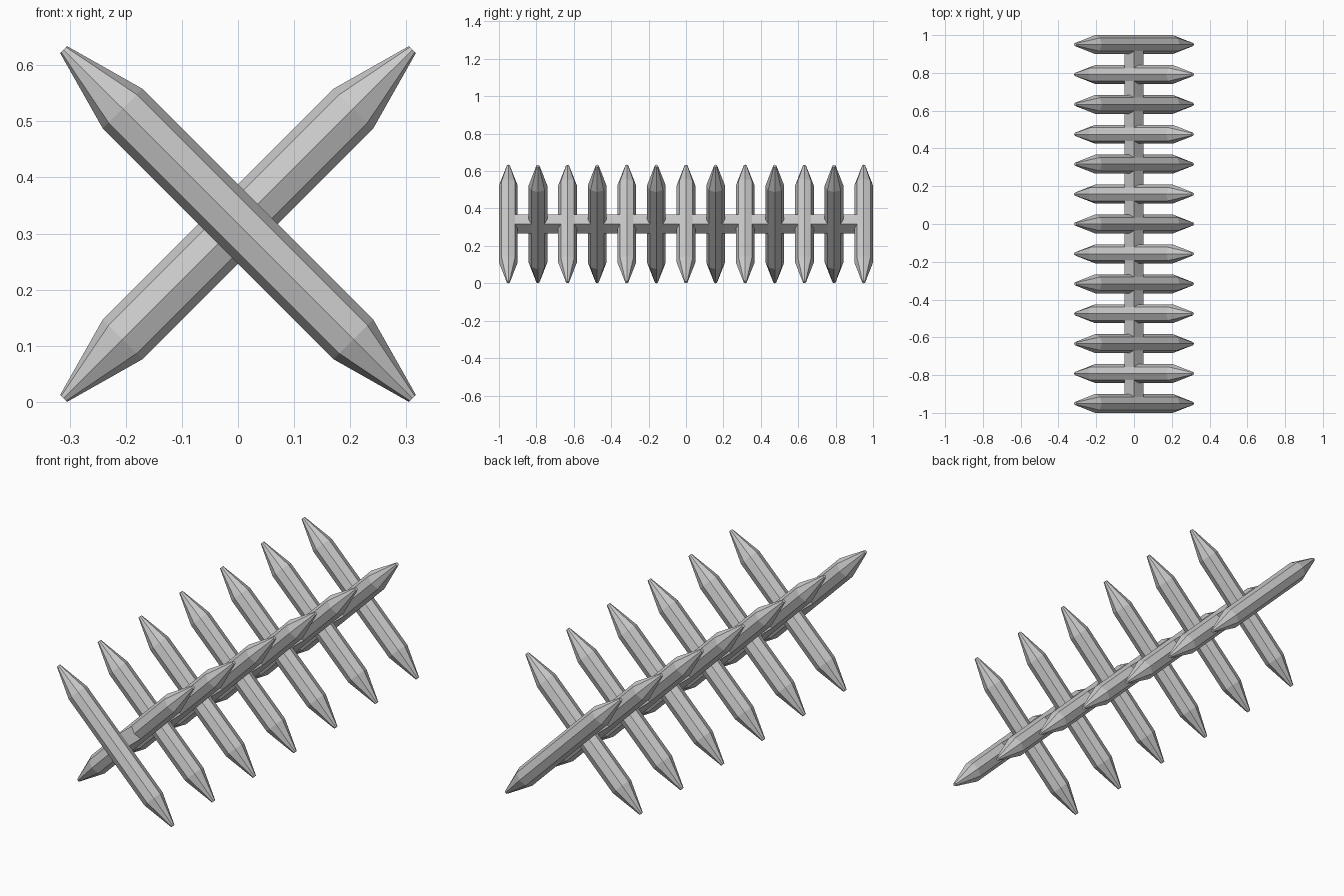
import bpy, bmesh
from math import cos, sin, tau, pi
from mathutils import Matrix

if "Cube" in bpy.data.objects:
    bpy.data.objects.remove(bpy.data.objects["Cube"])

CENTRE_Z = 0.317
COUNT = 13
END_Y = 0.95


def lathe(name, profile, sides, matrix):
    """Flat-faced solid along local z from (radius, z) rings, capped at both ends."""
    bm = bmesh.new()
    rings = [[bm.verts.new((r * cos(tau * i / sides), r * sin(tau * i / sides), z))
              for i in range(sides)] for r, z in profile]
    for a, b in zip(rings, rings[1:]):
        for i in range(sides):
            j = (i + 1) % sides
            bm.faces.new((a[i], a[j], b[j], b[i]))
    bm.faces.new(rings[0][::-1])
    bm.faces.new(rings[-1])
    mesh = bpy.data.meshes.new(name)
    bm.to_mesh(mesh)
    bm.free()
    obj = bpy.data.objects.new(name, mesh)
    obj.matrix_world = matrix
    bpy.context.collection.objects.link(obj)
    return obj


# Crossed stakes: octagonal, pointed at both ends, alternating diagonals
stake = [(0.0088, -0.4395), (0.05, -0.291), (0.05, 0.291), (0.0088, 0.4395)]
for k in range(COUNT):
    y = -END_Y + 2 * END_Y * k / (COUNT - 1)
    tilt = -pi / 4 if k % 2 == 0 else pi / 4
    lathe(f"stake_{k + 1}", stake, 8,
          Matrix.Translation((0, y, CENTRE_Z)) @ Matrix.Rotation(tilt, 4, 'Y'))

# Square central beam standing on its edge
lathe("central_beam", [(0.05, -END_Y), (0.05, END_Y)], 4,
      Matrix.Translation((0, 0, CENTRE_Z)) @ Matrix.Rotation(pi / 2, 4, 'X'))
